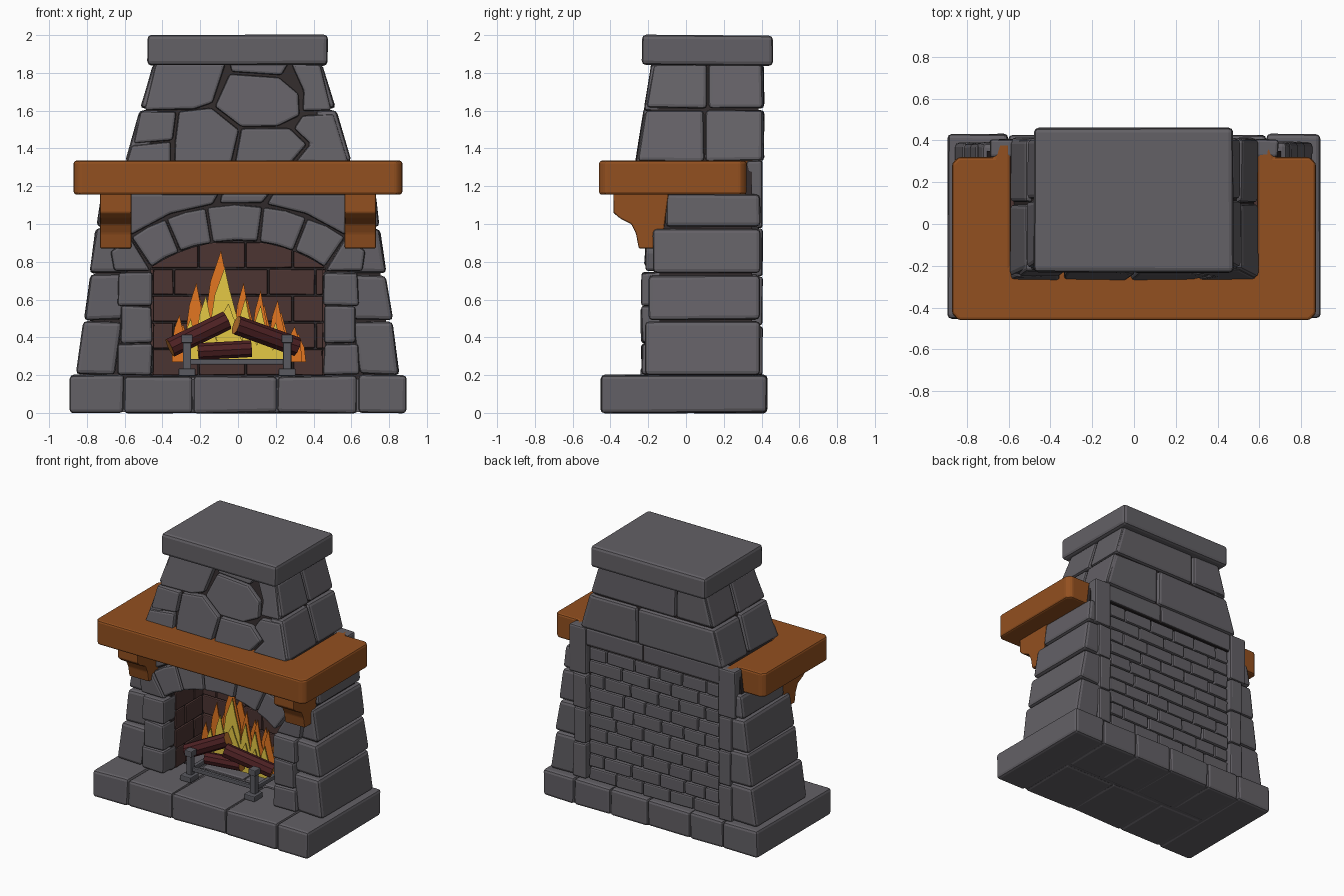
import bpy, bmesh, math, random
from mathutils import Vector

if "Cube" in bpy.data.objects:
    bpy.data.objects.remove(bpy.data.objects["Cube"])
random.seed(4)

def material(name, r, g, b):
    m = bpy.data.materials.new(name)
    m.diffuse_color = (r, g, b, 1)
    m.use_nodes = True
    m.node_tree.nodes["Principled BSDF"].inputs["Base Color"].default_value = m.diffuse_color
    return m

STONE = material("grey stone", 0.125, 0.118, 0.132)
MORTAR = material("dark mortar", 0.030, 0.023, 0.024)
WOOD = material("orange wood", 0.29, 0.080, 0.014)
BRICK = material("brown firebrick", 0.072, 0.035, 0.032)
BARK = material("red brown bark", 0.075, 0.015, 0.017)
CUT = material("cut log end", 0.50, 0.17, 0.025)
YELLOW = material("yellow flame", 0.78, 0.58, 0.06)
ORANGE = material("orange flame", 0.76, 0.18, 0.015)
METAL = material("iron grey", 0.10, 0.10, 0.115)

def make(name, solids, mats, bevel=0.014, jitter=0.0, rule=None):
    """One object from a list of (ring, ring) solids, with rounded edges."""
    bm = bmesh.new()
    for a, b in solids:
        va, vb = ([bm.verts.new(Vector(p) + Vector(
            [random.uniform(-jitter, jitter) for _ in range(3)])) for p in r] for r in (a, b))
        n = len(va)
        bm.faces.new(va)
        bm.faces.new(vb[::-1])
        for i in range(n):
            j = (i + 1) % n
            bm.faces.new((va[j], va[i], vb[i], vb[j]))
    bmesh.ops.recalc_face_normals(bm, faces=bm.faces)
    if bevel:
        bmesh.ops.bevel(bm, geom=list(bm.edges), offset=bevel, segments=2, profile=0.5,
                        affect='EDGES', clamp_overlap=True)
    bm.normal_update()
    mats = mats if isinstance(mats, list) else [mats]
    if rule:
        for f in bm.faces:
            f.material_index = rule(f)
    me = bpy.data.meshes.new(name)
    bm.to_mesh(me)
    bm.free()
    for m in mats:
        me.materials.append(m)
    ob = bpy.data.objects.new(name, me)
    bpy.context.scene.collection.objects.link(ob)
    return ob

def box(x0, x1, y0, y1, z0, z1):
    ring = lambda z: [(x0, y0, z), (x1, y0, z), (x1, y1, z), (x0, y1, z)]
    return ring(z0), ring(z1)

def plate(poly, yf, depth, gap=0.0):
    """Front-facing polygon (x, z) shrunk by gap, pushed back by depth."""
    c = sum((Vector(p) for p in poly), Vector((0, 0))) / len(poly)
    pts = [Vector(p) + (c - Vector(p)).normalized() * gap for p in poly]
    return ([(p.x, yf(p.y), p.y) for p in pts], [(p.x, yf(p.y) + depth, p.y) for p in pts])

def course(s, z0, z1, inner, hw, y0, y1):
    """Side stone whose outer face follows the taper hw(z)."""
    ring = lambda z, t: [(s * inner(z), y0(z), t), (s * hw(z), y0(z), t),
                         (s * hw(z), y1, t), (s * inner(z), y1, t)]
    return ring(z0, z0 + 0.004), ring(z1, z1 - 0.004)

body = lambda z: 0.855 - (z - 0.2) * 0.135
chim = lambda z: 0.595 - (z - 1.34) * 0.29
chim_front = lambda z: -0.265 + (z - 1.34) * 0.16

# hearth slab stones: full-depth ends, front and back rows between
hearth = [box(-0.89, -0.605, -0.45, 0.43, 0, 0.2), box(0.635, 0.89, -0.45, 0.43, 0, 0.2)]
for x0, x1 in ((-0.6, -0.24), (-0.235, 0.205), (0.21, 0.63)):
    hearth.append(box(x0, x1, -0.445, 0.02, 0, 0.195))
for x0, x1 in ((-0.6, -0.33), (-0.325, 0.02), (0.025, 0.33), (0.335, 0.63)):
    hearth.append(box(x0, x1, 0.025, 0.425, 0, 0.195))
make("hearth_stones", hearth, STONE, 0.02, 0.004)
make("hearth_core", [box(-0.87, 0.87, -0.43, 0.41, 0.004, 0.18)], STONE, 0)

# body core with arched opening, brick coloured inside
R, CZ, HALF = 0.826, 0.084, math.radians(33.8)
arc = [(R * math.sin(a), CZ + R * math.cos(a)) for a in [HALF * (i / 6 - 1) for i in range(13)]]
outline = [(-0.825, 0.15), (-0.46, 0.15)] + arc + [(0.46, 0.15), (0.825, 0.15), (0.685, 1.31), (-0.685, 1.31)]
make("body_core", [plate(outline, lambda z: -0.14, 0.49)], [MORTAR, BRICK], 0,
     rule=lambda f: int(abs(f.normal.y) < 0.5 and f.calc_center_median().z > 0.6
                        and abs(f.calc_center_median().x) < 0.45))
make("firebox_back", [box(-0.5, 0.5, 0.25, 0.34, 0.15, 1.0)], MORTAR, 0)

# firebricks on the back and side walls of the firebox
bricks = []
for r in range(5):
    z0, z1 = 0.2 + r * 0.142, 0.334 + r * 0.142
    x = -0.46 - (0.13 if r % 2 else 0.0)
    while x < 0.45:
        bricks.append(box(max(x, -0.46) + 0.004, min(x + 0.25, 0.46) - 0.004, 0.225, 0.27, z0, z1))
        x += 0.25
    if r < 4:
        ym = 0.12 if r % 2 else 0.02
        for s in (-1, 1):
            a, b = sorted((s * 0.445, s * 0.48))
            bricks += [box(a, b, -0.1, ym - 0.004, z0, z1), box(a, b, ym + 0.004, 0.222, z0, z1)]
make("firebox_bricks", bricks, BRICK, 0.007, 0.002)

# side stones and jambs
sides, jambs = [], []
for s in (-1, 1):
    for z0, z1, y in ((0.2, 0.49, -0.215), (0.49, 0.735, -0.195), (0.735, 0.98, -0.175), (0.98, 1.16, -0.11)):
        sides.append(course(s, z0, z1, lambda z: max(body(z) - 0.205, 0.57), body, lambda z: y, 0.39))
    for z0, z1, w in ((0.2, 0.365, 0.64), (0.37, 0.565, 0.625), (0.57, 0.745, 0.635)):
        a, b = sorted((s * 0.455, s * w))
        jambs.append(box(a, b, -0.235, -0.07, z0, z1))
make("side_stones", sides, STONE, 0.022, 0.006)
make("jamb_stones", jambs, STONE, 0.016, 0.006)

# arch stones with skewbacks, and the stones above the arch
arch = []
edges = [-34, -22, -9.5, 7.5, 21, 34]
for a0, a1 in zip(edges, edges[1:]):
    pol = lambda r, a: (r * math.sin(math.radians(a)), CZ + r * math.cos(math.radians(a)))
    mid = (a0 + a1) / 2
    arch.append(plate([pol(R, a0), pol(R, mid), pol(R, a1), pol(1.02, a1), pol(1.025, mid), pol(1.02, a0)],
                      lambda z: -0.225 + (z - 0.75) * 0.1, 0.15, 0.006))
for s in (-1, 1):
    arch.append(plate([(s * 0.46, 0.75), (s * 0.66, 0.75), (s * 0.68, 0.86), (s * 0.565, 0.93)],
                      lambda z: -0.215, 0.13, 0.005))
make("arch_stones", arch, STONE, 0.015, 0.003)
above = [[(-0.59, 1.16), (-0.1, 1.16), (-0.13, 1.105), (-0.36, 1.05), (-0.57, 0.94)],
         [(-0.09, 1.16), (0.17, 1.16), (0.13, 1.11), (-0.1, 1.11)],
         [(0.18, 1.16), (0.59, 1.16), (0.57, 0.94), (0.36, 1.05), (0.15, 1.105)]]
make("spandrel_stones", [plate(p, lambda z: -0.17, 0.1, 0.004) for p in above], STONE, 0.013)

# back: small brick panel, quoin columns and top course
panel = []
for r in range(10):
    x = -0.54
    first = True
    while x < 0.53:
        w = random.uniform(0.17, 0.24) * (0.55 if first and r % 2 else 1)
        x1 = x + w if x + w < 0.45 else 0.54
        panel.append(box(x, x1 - 0.007, 0.33, 0.385, 0.2 + r * 0.1, 0.293 + r * 0.1))
        x, first = x1, False
make("back_bricks", panel, STONE, 0.010, 0.003)
quoins = [box(-0.56, 0.08, 0.33, 0.395, 1.205, 1.335), box(0.087, 0.56, 0.33, 0.395, 1.205, 1.335)]
for s in (-1, 1):
    for z0, z1, w in ((0.2, 0.46, 0.66), (0.465, 0.72, 0.65), (0.725, 0.975, 0.66), (0.98, 1.335, 0.69)):
        a, b = sorted((s * 0.55, s * w))
        quoins.append(box(a, b, 0.32, 0.405, z0, z1))
make("back_quoins", quoins, STONE, 0.013, 0.003)

# mantel shelf wrapping round the chimney, with corbels
half = [(0.84, -0.46), (0.87, -0.43), (0.87, 0.29), (0.84, 0.32), (0.67, 0.32), (0.65, 0.39), (0.59, 0.39), (0.59, -0.2)]
shelf = half + [(-x, y) for x, y in half[::-1]]
make("mantel_shelf", [([(x, y, 1.155) for x, y in shelf], [(x, y, 1.335) for x, y in shelf])], WOOD, 0.014)
prof = [(-0.385, 1.17), (-0.385, 1.06), (-0.35, 1.03), (-0.29, 1.0), (-0.265, 0.95), (-0.25, 0.87), (-0.13, 0.87), (-0.09, 1.17)]
make("mantel_corbels", [([(s * 0.565, y, z) for y, z in prof], [(s * 0.73, y, z) for y, z in prof])
                        for s in (-1, 1)], WOOD, 0.008)

# chimney breast: core, irregular front stones, side and back courses
core = lambda z: [(-chim(z) + 0.03, chim_front(z) + 0.035, z), (chim(z) - 0.03, chim_front(z) + 0.035, z),
                  (chim(z) - 0.03, 0.385, z), (-chim(z) + 0.03, 0.385, z)]
make("chimney_core", [(core(1.2), core(1.86))], MORTAR, 0)
rubble = [
    [(-0.44, 1.85), (-0.06, 1.85), (-0.13, 1.64), (-0.23, 1.6), (-0.5, 1.6)],
    [(-0.05, 1.8), (0.22, 1.78), (0.33, 1.69), (0.33, 1.57), (0.21, 1.51), (0.01, 1.51), (-0.13, 1.62)],
    [(0.28, 1.85), (0.44, 1.85), (0.50, 1.6), (0.34, 1.59), (0.34, 1.7)],
    [(-0.05, 1.86), (0.28, 1.86), (0.24, 1.785), (-0.04, 1.805)],
    [(-0.52, 1.6), (-0.32, 1.6), (-0.34, 1.44), (-0.56, 1.42)],
    [(-0.32, 1.6), (-0.14, 1.62), (0.01, 1.5), (-0.03, 1.32), (-0.34, 1.32), (-0.34, 1.43)],
    [(-0.57, 1.42), (-0.35, 1.44), (-0.35, 1.32), (-0.6, 1.32)],
    [(0.01, 1.51), (0.28, 1.51), (0.37, 1.42), (0.29, 1.32), (-0.02, 1.32)],
    [(0.34, 1.58), (0.51, 1.59), (0.59, 1.32), (0.3, 1.32), (0.38, 1.42), (0.29, 1.51)]]
make("chimney_front_stones", [plate(p, chim_front, 0.08, 0.007) for p in rubble], STONE, 0.014, 0.003)
blocks = []
for z0, z1, cut, bx in ((1.33, 1.605, 0.10, 0.12), (1.61, 1.85, 0.115, -0.2)):
    for s in (-1, 1):
        inner = lambda z: chim(z) - 0.11
        blocks.append(course(s, z0, z1, inner, chim, lambda z: chim_front(z) + 0.012, cut - 0.005))
        blocks.append(course(s, z0, z1, inner, chim, lambda z: cut + 0.005, 0.405))
    for s in (-1, 1):
        blocks.append(course(s, z0, z1, lambda z: s * (bx + s * 0.005), lambda z: chim(z) - 0.01, lambda z: 0.34, 0.412))
make("chimney_side_and_back_stones", blocks, STONE, 0.02, 0.004)
make("chimney_cap", [box(-0.478, 0.475, -0.232, 0.46, 1.84, 2.0)], STONE, 0.022, 0.003)

# logs
def log(p, q, r, n=9):
    p, q = Vector(p), Vector(q)
    d = (q - p).normalized()
    u = d.cross(Vector((0, 0, 1))).normalized()
    v = d.cross(u)
    ring = lambda c: [c + r * (math.cos(2 * math.pi * i / n) * u + math.sin(2 * math.pi * i / n) * v) for i in range(n)]
    return ring(p), ring(q)
logs = [log((-0.36, -0.09, 0.345), (-0.06, -0.03, 0.49), 0.052), log((-0.01, -0.14, 0.465), (0.31, -0.03, 0.35), 0.052),
        log((-0.21, -0.07, 0.325), (0.07, -0.05, 0.34), 0.045), log((0.22, 0.1, 0.31), (-0.2, 0.12, 0.31), 0.05)]
make("fire_logs", logs, [BARK, CUT], 0, rule=lambda f: int(len(f.verts) > 4))

# flames: layered tongue-shaped plates
def flame(tips, base, y):
    pts = [(tips[0][0] - 0.04, base)]
    for i, (x, z, w) in enumerate(tips):
        low = base + (z - base) * 0.5
        pts += [(x - w, low), (x - w * 0.75, base + (z - base) * 0.72), (x, z),
                (x + w * 0.35, base + (z - base) * 0.78), (x + w * 0.9, low)]
    pts.append((tips[-1][0] + 0.04, base))
    return plate(pts, lambda _: y, 0.008)
outer = [(-0.31, 0.52, 0.035), (-0.22, 0.69, 0.05), (-0.09, 0.86, 0.075), (0.03, 0.69, 0.045),
         (0.12, 0.65, 0.04), (0.21, 0.60, 0.04), (0.30, 0.46, 0.035)]
inner = [(-0.25, 0.50, 0.035), (-0.17, 0.62, 0.045), (-0.07, 0.77, 0.07), (0.04, 0.61, 0.04), (0.12, 0.57, 0.04), (0.2, 0.48, 0.035)]
shift = lambda t, dx, k: [(x + dx, 0.27 + (z - 0.27) * k, w) for x, z, w in t]
make("outer_flames", [flame(outer, 0.27, 0.06), flame(shift(outer, 0.02, 0.8), 0.27, 0.13)], ORANGE, 0)
make("inner_flames", [flame(inner, 0.26, 0.03), flame(shift(inner, 0.02, 0.62), 0.26, 0.0)], YELLOW, 0)

# fire grate: two andirons joined by a bar
iron = [box(-0.26, 0.26, -0.185, -0.16, 0.255, 0.285)]
for x in (-0.27, 0.26):
    iron += [box(x - 0.045, x + 0.045, -0.24, -0.14, 0.195, 0.235), box(x - 0.022, x + 0.022, -0.2, -0.155, 0.22, 0.38),
             box(x - 0.03, x + 0.03, -0.21, -0.145, 0.37, 0.415), box(x - 0.015, x + 0.015, -0.17, 0.14, 0.25, 0.28),
             box(x - 0.02, x + 0.02, 0.11, 0.15, 0.195, 0.27)]
make("fire_grate", iron, METAL, 0.006)
